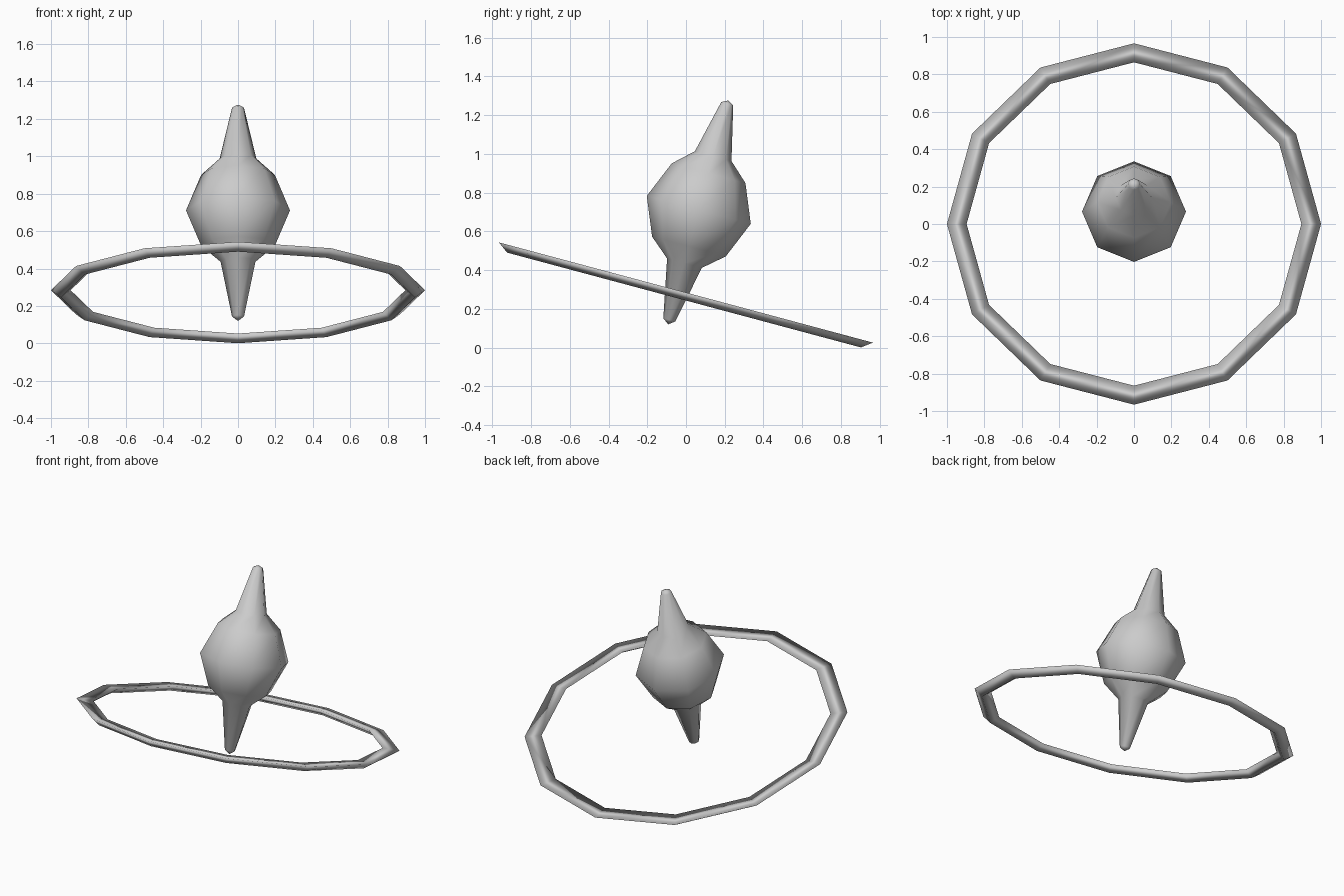
import bpy, bmesh
from math import radians, sin, cos, pi
from mathutils import Matrix

if "Cube" in bpy.data.objects:
    bpy.data.objects.remove(bpy.data.objects["Cube"], do_unlink=True)

TILT = Matrix.Rotation(radians(-15), 4, 'X')

grey = bpy.data.materials.new("plain grey")
grey.use_nodes = True
grey.diffuse_color = (0.6, 0.6, 0.6, 1)
grey.node_tree.nodes["Principled BSDF"].inputs["Base Color"].default_value = (0.6, 0.6, 0.6, 1)


def lathe(name, profile, sides, centre, closed=False):
    """Spin (radius, height) points round z, tilt and place the result."""
    bm = bmesh.new()
    rows = []
    for r, h in profile:
        if r == 0:
            rows.append([bm.verts.new((0, 0, h))] * sides)
        else:
            rows.append([bm.verts.new((r * cos(2 * pi * i / sides), r * sin(2 * pi * i / sides), h))
                         for i in range(sides)])
    pairs = list(zip(rows, rows[1:])) + ([(rows[-1], rows[0])] if closed else [])
    for a, b in pairs:
        for i in range(sides):
            j = (i + 1) % sides
            bm.faces.new(dict.fromkeys((a[i], a[j], b[j], b[i])))
    bmesh.ops.recalc_face_normals(bm, faces=bm.faces)
    for f in bm.faces:
        f.smooth = True
    mesh = bpy.data.meshes.new(name)
    bm.to_mesh(mesh)
    bm.free()
    mesh.transform(Matrix.Translation(centre) @ TILT)
    mesh.materials.append(grey)
    obj = bpy.data.objects.new(name, mesh)
    bpy.context.collection.objects.link(obj)
    return obj


# Faceted ball with a long spike at each pole
lathe("spiked_body",
      [(0, -0.612), (0.032, -0.588), (0.093, -0.285), (0.197, -0.196), (0.278, 0),
       (0.197, 0.196), (0.098, 0.287), (0.032, 0.568), (0, 0.585)],
      8, (0, 0.066, 0.711))

# Thin ring with a shallow triangular section, flat side up
lathe("orbit_ring", [(1.0, 0), (0.895, 0), (0.946, -0.04)], 12, (0, 0, 0.284), closed=True)
